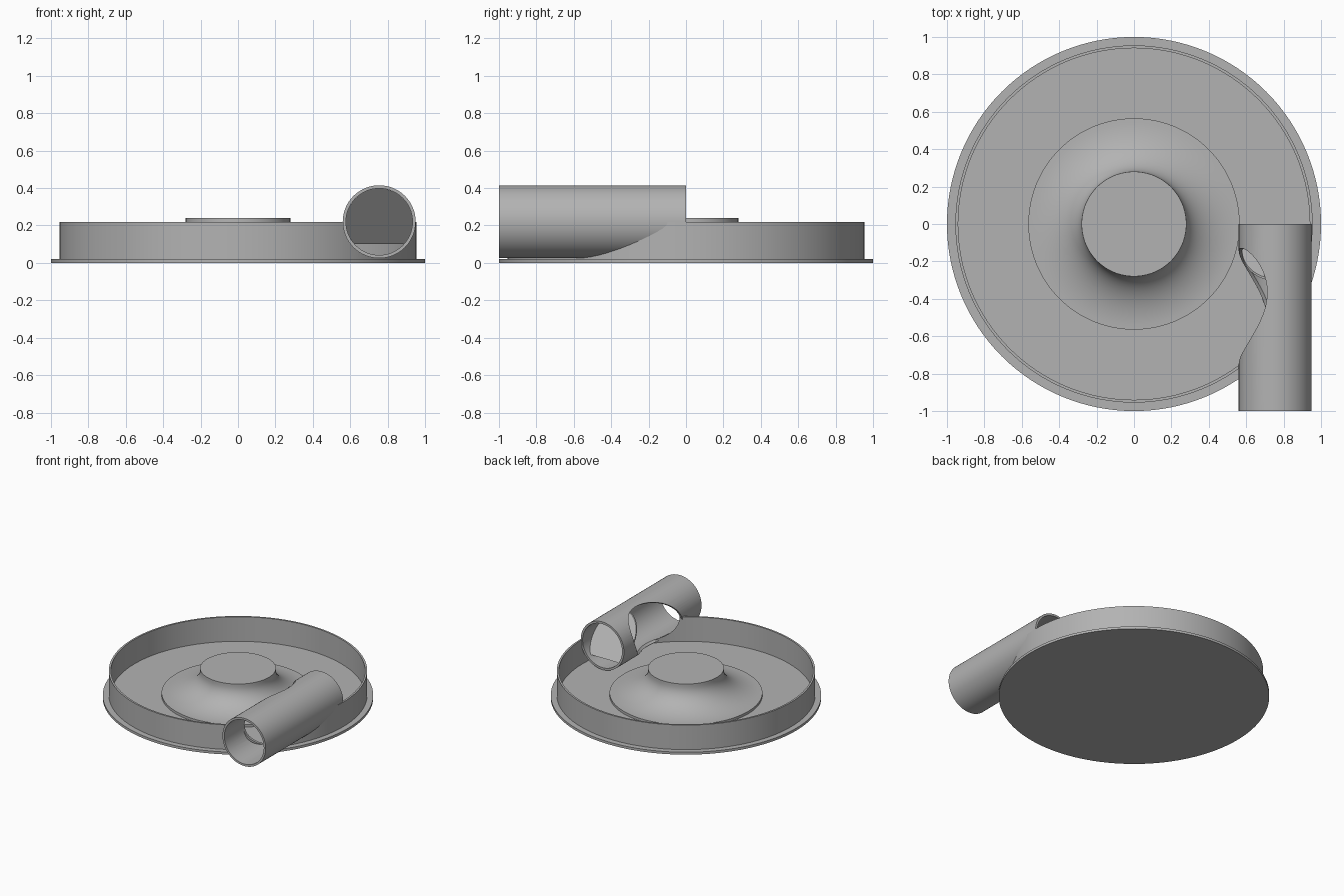
import bpy, bmesh, math
from mathutils import Matrix, Vector

if "Cube" in bpy.data.objects:
    bpy.data.objects.remove(bpy.data.objects["Cube"])

grey = bpy.data.materials.new("plain_grey")
grey.use_nodes = True
grey.diffuse_color = (0.45, 0.45, 0.45, 1)
grey.node_tree.nodes["Principled BSDF"].inputs["Base Color"].default_value = (0.45, 0.45, 0.45, 1)


def finish(name, bm):
    bmesh.ops.remove_doubles(bm, verts=bm.verts, dist=1e-5)
    bmesh.ops.recalc_face_normals(bm, faces=bm.faces)
    mesh = bpy.data.meshes.new(name)
    bm.to_mesh(mesh)
    bm.free()
    mesh.materials.append(grey)
    obj = bpy.data.objects.new(name, mesh)
    bpy.context.collection.objects.link(obj)
    return obj


def smooth(obj):
    bpy.ops.object.select_all(action="DESELECT")
    obj.select_set(True)
    bpy.context.view_layer.objects.active = obj
    bpy.ops.object.shade_smooth_by_angle(angle=math.radians(30))


def lathe(name, profile, steps=128, closed=False, matrix=Matrix()):
    """Spin a radius/height profile around z, then place it."""
    bm = bmesh.new()
    verts = [bm.verts.new((r, 0, z)) for r, z in profile]
    edges = [bm.edges.new(p) for p in zip(verts, verts[1:])]
    if closed:
        edges.append(bm.edges.new((verts[-1], verts[0])))
    bmesh.ops.spin(bm, geom=verts + edges, axis=(0, 0, 1), cent=(0, 0, 0),
                   angle=math.tau, steps=steps)
    bm.transform(matrix)
    return finish(name, bm)


def cut(obj, cutter):
    mod = obj.modifiers.new("cut", "BOOLEAN")
    mod.operation = "DIFFERENCE"
    mod.solver = "EXACT"
    mod.object = cutter
    bpy.context.view_layer.objects.active = obj
    bpy.ops.object.modifier_apply(modifier=mod.name)
    bpy.data.objects.remove(cutter)


# Pipe axis, radii and placement (local z runs along the model's y)
AX, AZ, OUTER, BORE = 0.755, 0.22, 0.195, 0.178
along_y = Matrix.Translation((AX, 0, AZ)) @ Matrix.Rotation(math.radians(90), 4, "X")

# Base plate
smooth(lathe("base_plate", [(0, 0), (1, 0), (1, 0.02), (0, 0.02)]))

# Round housing wall, opened where the pipe bore passes through
wall = lathe("housing_wall", [(0.94, 0.015), (0.955, 0.015), (0.955, 0.22), (0.94, 0.22)], closed=True)
bore = lathe("bore_cutter", [(0, 0.1), (BORE, 0.1), (BORE, 1.1), (0, 1.1)], 64, matrix=along_y)
bore.hide_render = True
cut(wall, bore)
smooth(wall)

# Flared central hub
flare = []
for i in range(17):
    t = math.radians(90) * i / 16
    flare.append((0.565 - 0.285 * math.sin(t), 0.22 - 0.18 * math.cos(t)))
smooth(lathe("flared_hub", [(0, 0.015), (0.565, 0.015)] + flare + [(0.28, 0.24), (0, 0.24)]))

# Tangential pipe with a slanted opening on its inner side
pipe = lathe("inlet_pipe", [(BORE, 0), (OUTER, 0), (OUTER, 1), (BORE, 1)], 64, True, along_y)
bm = bmesh.new()
bmesh.ops.create_uvsphere(bm, u_segments=48, v_segments=32, radius=1)
for v in bm.verts:
    x, y, z = v.co
    v.co = Vector((0.56 + 0.25 * x, -0.445 + 0.3 * y + 0.1 * z, 0.22 + 0.24 * z))
opening = finish("opening_cutter", bm)
opening.hide_render = True
cut(pipe, opening)
smooth(pipe)

# Sloping deflector closing the upper part of the pipe
bm = bmesh.new()
low = math.asin(-0.12 / BORE)
rim = []
for i in range(41):
    a = low + (math.pi - 2 * low) * i / 40
    z = BORE * math.sin(a)
    rim.append(bm.verts.new((AX + BORE * math.cos(a), -0.15 - 0.86 * z, AZ + z)))
face = bm.faces.new(rim)
back = bmesh.ops.extrude_face_region(bm, geom=[face])["geom"]
bmesh.ops.translate(bm, vec=(0, 0.012, 0), verts=[g for g in back if isinstance(g, bmesh.types.BMVert)])
finish("deflector", bm)
